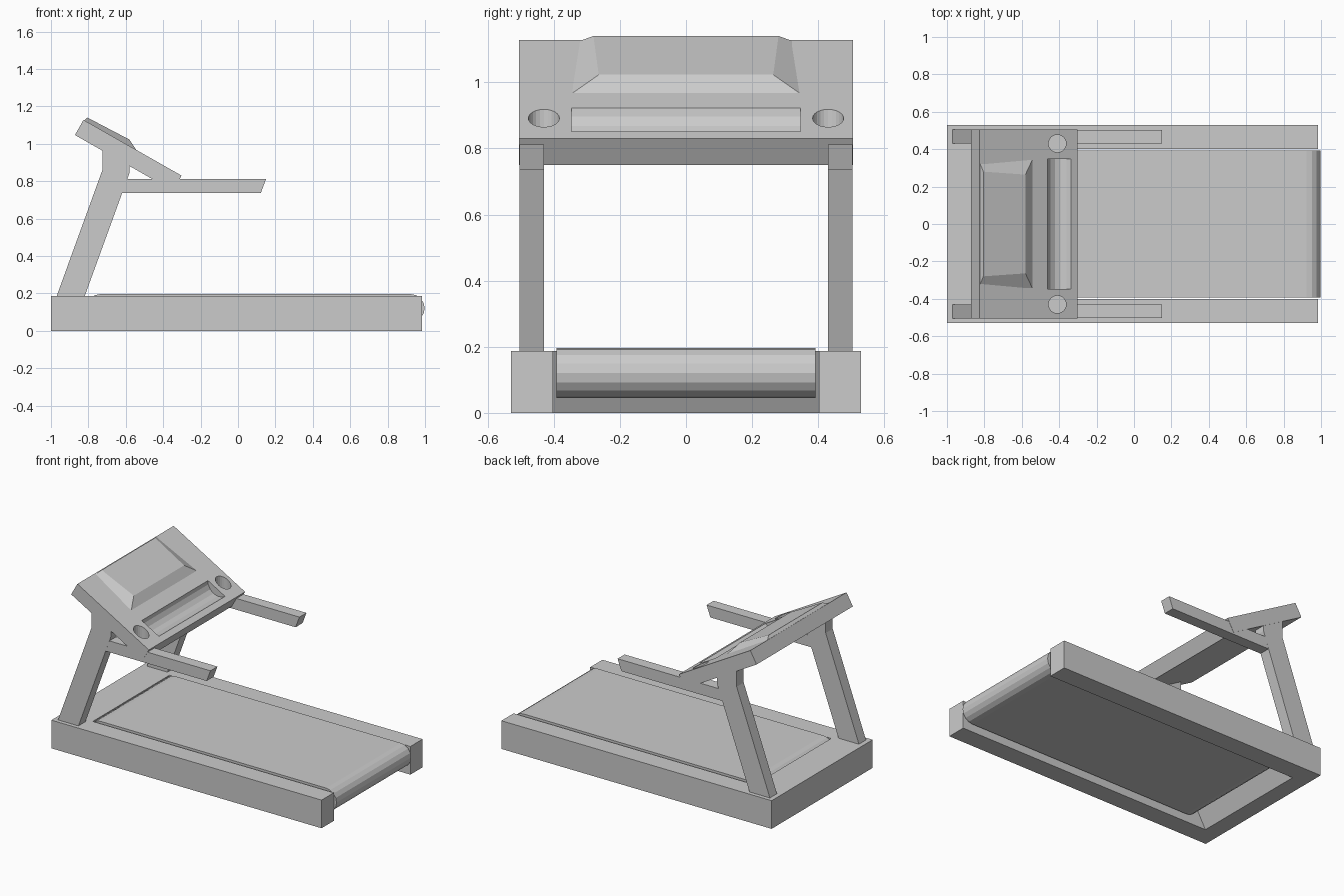
import bpy, bmesh, math

if "Cube" in bpy.data.objects:
    bpy.data.objects.remove(bpy.data.objects["Cube"])

ANG = math.radians(29.6)
C, S = math.cos(ANG), math.sin(ANG)


def loft(name, a, b):
    """Solid between two matching rings of 3D points."""
    bm = bmesh.new()
    va = [bm.verts.new(p) for p in a]
    vb = [bm.verts.new(p) for p in b]
    n = len(a)
    bm.faces.new(va)
    bm.faces.new(vb)
    for i in range(n):
        j = (i + 1) % n
        bm.faces.new((va[i], va[j], vb[j], vb[i]))
    bmesh.ops.recalc_face_normals(bm, faces=bm.faces)
    me = bpy.data.meshes.new(name)
    bm.to_mesh(me)
    bm.free()
    ob = bpy.data.objects.new(name, me)
    bpy.context.collection.objects.link(ob)
    return ob


def prism(name, profile, y0, y1):
    return loft(name, [(x, y0, z) for x, z in profile], [(x, y1, z) for x, z in profile])


def tilt(u, w):
    """Console coordinates (down the slope, out of the panel) to x, z."""
    return (-0.826 + u * C + w * S, 1.128 - u * S + w * C)


def arc(cx, cz, r, a0, a1, n):
    return [(cx + r * math.cos(math.radians(a0 + (a1 - a0) * i / n)),
             cz + r * math.sin(math.radians(a0 + (a1 - a0) * i / n))) for i in range(n + 1)]


def cut(target, cutter):
    cutter.hide_render = True
    m = target.modifiers.new("cut", 'BOOLEAN')
    m.operation = 'DIFFERENCE'
    m.solver = 'EXACT'
    m.object = cutter
    bpy.context.view_layer.objects.active = target
    bpy.ops.object.modifier_apply(modifier=m.name)
    bpy.data.objects.remove(cutter)


# U-shaped base frame, inner front wall slopes
def u_ring(xi, z):
    pts = [(-1, -.53), (.985, -.53), (.985, -.402), (xi, -.402),
           (xi, .402), (.985, .402), (.985, .53), (-1, .53)]
    return [(x, y, z) for x, y in pts]


loft("base_frame", u_ring(-.89, 0), u_ring(-.785, .187))

# running belt with rounded ends
prism("running_belt", arc(.922, .121, .076, -90, 90, 8) + arc(-.735, .121, .076, 90, 270, 8), -.392, .392)

# uprights and hand rails on both sides
post = [(-.97, .185), (-.82, .185), (-.58, .845), (-.58, .92), (-.725, 1.0), (-.725, .86)]
arm = [(-.622, .737), (.122, .737), (.15, .812), (-.594, .812)]
for side, s in (("right", -1), ("left", 1)):
    prism("upright_" + side, post, s * .43, s * .504)
    prism("hand_rail_" + side, arm, s * .43, s * .5035)

# tilted console panel
console = prism("console", [tilt(0, 0), tilt(.603, 0), tilt(.603, -.093), tilt(0, -.093)], -.505, .505)

# curved tray groove
groove = [tilt(u, w) for u, w in arc(.489, .0375, .0825, 0, 337.5, 15)]
cut(console, prism("tray_cutter", groove, -.347, .347))

# vertical cup holders
for s in (-1, 1):
    ring = arc(-.41, s * .43, .047, 0, 345, 23)
    cut(console, loft("cup_cutter", [(x, y, .825) for x, y in ring], [(x, y, 1.1) for x, y in ring]))


# raised bevelled display
def panel_ring(u0, y0, w0, u1, y1, w1):
    (xa, za), (xb, zb) = tilt(u0, w0), tilt(u1, w1)
    return [(xa, -y0, za), (xa, y0, za), (xb, y1, zb), (xb, -y1, zb)]


loft("display", panel_ring(.003, .328, -.004, .333, .354, -.004),
     panel_ring(.012, .28, .021, .265, .264, .03))
